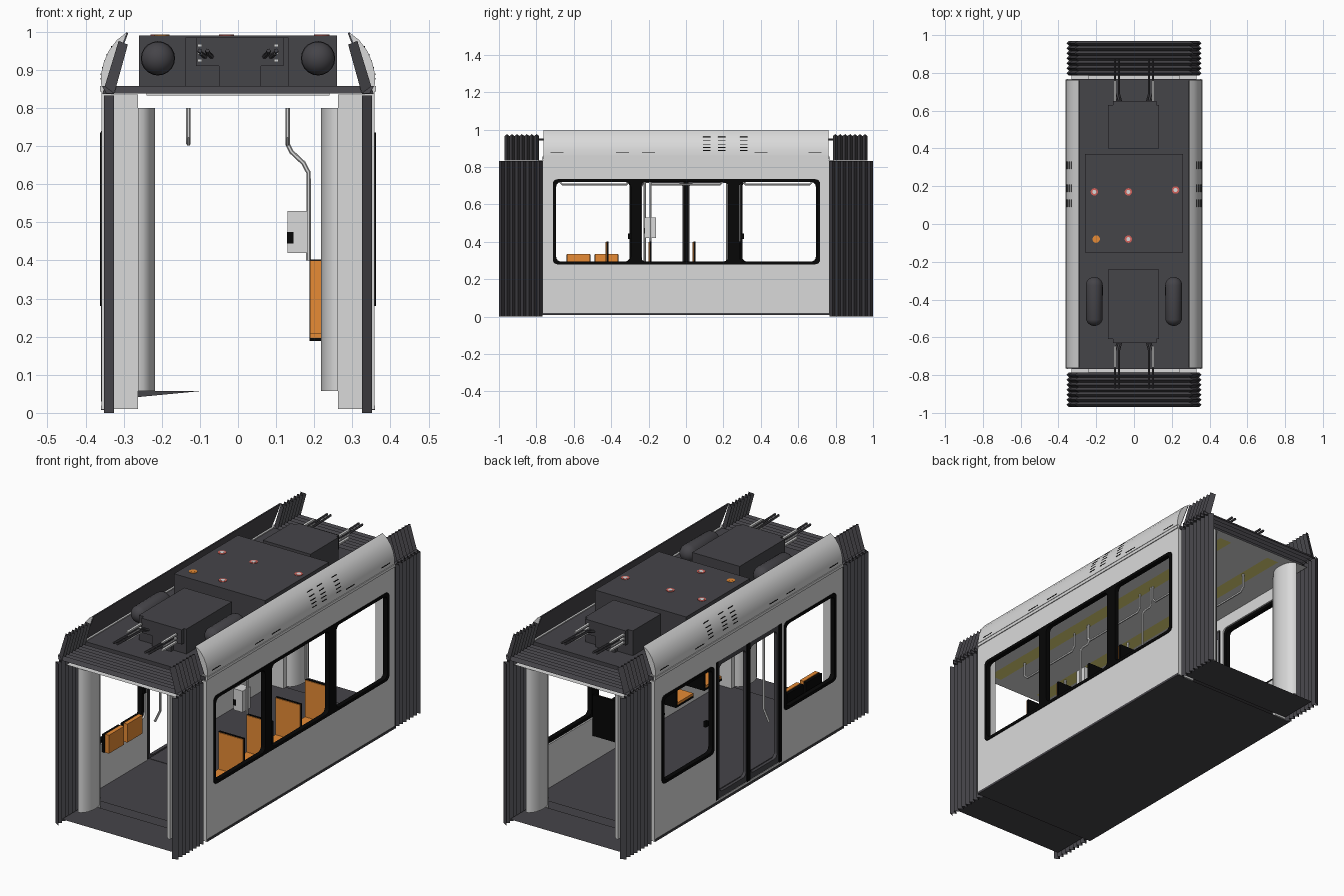
import bpy, bmesh, math
from mathutils import Matrix, Vector

if "Cube" in bpy.data.objects:
    bpy.data.objects.remove(bpy.data.objects["Cube"])


def mat(name, r, g, b):
    m = bpy.data.materials.new(name)
    m.diffuse_color = (r, g, b, 1)
    m.use_nodes = True
    m.node_tree.nodes["Principled BSDF"].inputs["Base Color"].default_value = m.diffuse_color
    return m


LIGHT = mat("light grey", .7, .7, .7)
DARK = mat("dark grey", .06, .058, .066)
BLACK = mat("black", .002, .002, .002)
ORANGE = mat("orange", .8, .26, .035)
YELLOW = mat("lamp yellow", .78, .7, .2)
RED = mat("red", .65, .12, .1)


def add(name, me, m):
    me.materials.clear()
    me.materials.append(m)
    ob = bpy.data.objects.new(name, me)
    bpy.context.collection.objects.link(ob)
    return ob


def finish(name, bm, m, M=None):
    me = bpy.data.meshes.new(name)
    bm.to_mesh(me)
    if M:
        me.transform(M)
    return add(name, me, m)


def boxes(name, items, m):
    """items: (x0, x1, y0, y1, z0, z1)"""
    bm = bmesh.new()
    for x0, x1, y0, y1, z0, z1 in items:
        M = Matrix.Translation(((x0 + x1) / 2, (y0 + y1) / 2, (z0 + z1) / 2)) @ \
            Matrix.Diagonal((abs(x1 - x0), abs(y1 - y0), abs(z1 - z0), 1))
        bmesh.ops.create_cube(bm, size=1, matrix=M)
    return finish(name, bm, m)


def prisms(name, items, m):
    """items: (xz polygon, y0, y1)"""
    bm = bmesh.new()
    for poly, y0, y1 in items:
        a = [bm.verts.new((x, y0, z)) for x, z in poly]
        b = [bm.verts.new((x, y1, z)) for x, z in poly]
        n = len(poly)
        bm.faces.new(a)
        bm.faces.new(b[::-1])
        for i in range(n):
            bm.faces.new((a[i], b[i], b[(i + 1) % n], a[(i + 1) % n]))
    bmesh.ops.recalc_face_normals(bm, faces=bm.faces)
    return finish(name, bm, m)


def sheet(name, rects, m):
    """flat horizontal sheets: (x0, x1, y0, y1, z)"""
    bm = bmesh.new()
    for x0, x1, y0, y1, z in rects:
        bm.faces.new([bm.verts.new(p) for p in
                      ((x0, y0, z), (x1, y0, z), (x1, y1, z), (x0, y1, z))])
    return finish(name, bm, m)


def folds(name, items, m):
    """accordion sheets: (inner xz line, outer xz line, y0, y1, fold count)"""
    bm = bmesh.new()
    for inn, out, y0, y1, n in items:
        rows = []
        for i in range(2 * n + 1):
            y = y0 + (y1 - y0) * i / (2 * n)
            rows.append([bm.verts.new((x, y, z)) for x, z in (out if i % 2 else inn)])
        for a, b in zip(rows, rows[1:]):
            bm.faces.new((a[0], a[1], b[1], b[0]))
    return finish(name, bm, m)


def bake(name, cu, m, M=None):
    tmp = bpy.data.objects.new("tmp", cu)
    bpy.context.collection.objects.link(tmp)
    dg = bpy.context.evaluated_depsgraph_get()
    me = bpy.data.meshes.new_from_object(tmp.evaluated_get(dg))
    bpy.data.objects.remove(tmp)
    if M:
        me.transform(M)
    return add(name, me, m)


def rr(y0, y1, z0, z1, r=.025, n=4):
    """rounded rectangle in the side plane"""
    pts = []
    for cy, cz, a0 in ((y1 - r, z1 - r, 0), (y0 + r, z1 - r, 90),
                       (y0 + r, z0 + r, 180), (y1 - r, z0 + r, 270)):
        for i in range(n + 1):
            a = math.radians(a0 + 90 * i / n)
            pts.append((cy + r * math.cos(a), cz + r * math.sin(a)))
    return pts


def panel(name, loops, x0, x1, m):
    """side panel with holes: first loop is the outline"""
    cu = bpy.data.curves.new(name, 'CURVE')
    cu.dimensions, cu.fill_mode = '2D', 'BOTH'
    cu.extrude = abs(x1 - x0) / 2
    for lp in loops:
        s = cu.splines.new('POLY')
        s.points.add(len(lp) - 1)
        for p, (y, z) in zip(s.points, lp):
            p.co = (y, z, 0, 1)
        s.use_cyclic_u = True
    M = Matrix(((0, 0, 1, (x0 + x1) / 2), (1, 0, 0, 0), (0, 1, 0, 0), (0, 0, 0, 1)))
    return bake(name, cu, m, M)


def tubes(name, paths, r, m):
    cu = bpy.data.curves.new(name, 'CURVE')
    cu.dimensions, cu.bevel_depth, cu.bevel_resolution, cu.use_fill_caps = '3D', r, 1, True
    for path in paths:
        s = cu.splines.new('POLY')
        s.points.add(len(path) - 1)
        for p, c in zip(s.points, path):
            p.co = (*c, 1)
    return bake(name, cu, m)


def mir(poly):
    return [(-x, z) for x, z in poly]


# Side walls: one wide window on the right, two windows and a door on the left
wall = [(-.765, .01), (.765, .01), (.765, .862), (-.765, .862)]
WZ = (.28, .735)
panel("right_wall", [wall, rr(-.71, .715, *WZ)], .33, .358, LIGHT)
panel("right_window_frame", [rr(-.712, .717, *WZ)] +
      [rr(a, b, .295, .72) for a, b in ((-.695, -.295), (-.24, .225), (.285, .7))], .338, .362, BLACK)
left = [(-.71, -.285), (.285, .71)]
panel("left_wall", [wall, rr(-.265, .265, .03, .74, .01)] + [rr(a, b, *WZ) for a, b in left],
      -.358, -.33, LIGHT)
for a, b in left:
    panel("left_window_frame", [rr(a, b, *WZ), rr(a + .016, b - .016, .295, .72)], -.362, -.338, BLACK)
panel("door_leaves", [rr(-.265, .265, .03, .74, .01), rr(-.235, -.018, .06, .715), rr(.018, .235, .06, .715)],
      -.355, -.338, DARK)
boxes("door_seals", [(-.36, -.336, y - w, y + w, .03, .74) for y, w in ((-.258, .01), (0, .013), (.258, .01))], BLACK)
boxes("door_buttons", [(-.33, -.318, y - .01, y + .01, .415, .445) for y in (-.3, .3)], BLACK)
boxes("sill_strips", [(s * .335, s * .36, -.765, .765, .008, .02) for s in (-1, 1)], DARK)
boxes("gutters", [(s * .34, s * .362, -.765, .765, .843, .857) for s in (-1, 1)], LIGHT)
boxes("end_walls", [(s * .262, s * .358, e * .745, e * .768, .01, .835) for s in (-1, 1) for e in (-1, 1)], LIGHT)

# Floor, ceiling and lamp strips
sheet("floor", [(-.335, .335, -.765, .765, .055), (-.325, .325, -.97, -.765, .02),
                (-.325, .325, .765, .97, .02)], DARK)
sheet("underside", [(-.355, .355, -.765, .765, .008)], DARK)
prisms("door_ramp", [([(-.33, .035), (-.33, .057), (-.1, .057)], -.25, .25)], DARK)
sheet("ceiling", [(-.33, .33, -.93, .93, .8)], LIGHT)
sheet("lamp_strips", [(s * .15 - .035, s * .15 + .035, -.88, .88, .797) for s in (-1, 1)], YELLOW)

# Roof deck and curved side fairings with a dark lining
boxes("roof_deck", [(-.35, .35, -.768, .768, .838, .857)], DARK)
boxes("roof_end_trim", [(-.24, .24, e * .765, e * .79, .832, .838) for e in (-1, 1)], LIGHT)
outer = [(.36, .862), (.359, .89), (.352, .92), (.339, .95), (.318, .978), (.292, .998)]
fair = outer + [(.345, .86)]
lin = [(.292, .999), (.345, .858), (.341, .858), (.288, .996)]
prisms("fairings", [(p, -.762, .762) for p in (fair, mir(fair))], LIGHT)
prisms("fairing_linings", [(p, -.761, .761) for p in (lin, mir(lin))], DARK)


def fx(z):
    for (x0, z0), (x1, z1) in zip(outer, outer[1:]):
        if z0 <= z <= z1:
            return x0 + (x1 - x0) * (z - z0) / (z1 - z0)


slots = [(y, .02, z) for y in (.11, .19, .31) for z in (.888, .905, .922, .94, .96)]
slots += [(y, .035, .877) for y in (-.69, -.34, -.2, .4, .69)]
boxes("vent_slots", [(s * (fx(z) - .004), s * (fx(z) + .001), y - w, y + w, z - .002, z + .002)
                     for y, w, z in slots for s in (-1, 1)], BLACK)

# Roof equipment
boxes("roof_main_box", [(-.26, .26, -.15, .37, .857, .99)], DARK)
boxes("roof_end_boxes", [(-.138, .133, -.61, -.24, .857, .985), (-.138, .133, .4, .63, .857, .985)], DARK)
for s in (-1, 1):
    bm = bmesh.new()
    bmesh.ops.create_uvsphere(bm, u_segments=20, v_segments=12, radius=.045)
    for v in bm.verts:
        v.co.z += .085 if v.co.z > .001 else -.085
    finish("air_tank", bm, DARK, Matrix.Translation((s * .21, -.41, .93)) @ Matrix.Rotation(math.pi / 2, 4, 'X'))
discs = [(-.21, .17, RED), (-.03, .17, RED), (.22, .18, RED), (-.03, -.08, RED), (-.2, -.08, ORANGE)]
for x, y, m in discs:
    for r, h, mm in ((.02, .002, m), (.011, .003, LIGHT if m is RED else ORANGE)):
        bm = bmesh.new()
        bmesh.ops.create_cone(bm, cap_ends=True, segments=12, radius1=r, radius2=r, depth=h,
                              matrix=Matrix.Translation((x, y, .99 + h / 2)))
        finish("roof_marker", bm, mm)
cables, slats, plugs = [], [], []
for e, y0 in ((-1, .61), (1, .63)):
    plugs += [(-.11, .12, e * y0, e * (y0 + .02), .91, .985), (-.05, .06, e * y0, e * (y0 + .02), .857, .91)]
    for x in (-.1, -.08, .08, .1):
        cables.append([(x * .8, e * y0, .93), (x, e * (y0 + .06), .945), (x, e * .87, .95)])
    slats += [(s * .1 - .006, s * .1 + .006, e * .645, e * .76, z, z + .008) for s in (-1, 1) for z in (.92, .94, .96)]
boxes("cable_plugs", plugs, DARK)
tubes("roof_cables", cables, .006, DARK)
boxes("cable_slats", slats, LIGHT)

# Folding bellows: pleated side sheets, slanted upper fins and top covers
sides, tops = [], []
inn, out = [(.325, 0), (.325, .832)], [(.352, 0), (.352, .832)]
finn, fout = [(.325, .836), (.289, .966)], [(.356, .836), (.313, .976)]
for e in (-1, 1):
    sides += [(f(inn), f(out), e * .768, e, 8) for f in (list, mir)]
    tops += [(f(finn), f(fout), e * .785, e * .97, 7) for f in (list, mir)]
    tops += [([(-.345, .838), (.345, .838)], [(-.357, .857), (.357, .857)], e * .785, e * .97, 7)]
folds("bellows_sides", sides, DARK)
folds("bellows_tops", tops, DARK)

# Curved inner columns in the passage
for s in (-1, 1):
    for e in (-1, 1):
        bm = bmesh.new()
        pts = [(.262 - .044 * math.sin(math.pi * i / 10), .85 - .08 * math.cos(math.pi * i / 10)) for i in range(11)]
        f = bm.faces.new([bm.verts.new((s * x, e * y, .057)) for x, y in pts])
        g = bmesh.ops.extrude_face_region(bm, geom=[f])["geom"]
        bmesh.ops.translate(bm, vec=Vector((0, 0, .743)), verts=[v for v in g if isinstance(v, bmesh.types.BMVert)])
        bmesh.ops.recalc_face_normals(bm, faces=bm.faces)
        finish("passage_column", bm, LIGHT)

# Seats: a row of four on the right facing the front, two folded sideways on the left
for y in (-.42, -.19, .045, .285):
    boxes("seat_shell", [(.187, .33, y - .006, y + .006, .19, .402), (.187, .33, y - .14, y, .188, .197)], BLACK)
    boxes("seat_cushion", [(.189, .329, y - .01, y - .006, .2, .4), (.189, .329, y - .14, y - .006, .197, .21)], ORANGE)
for y in (-.575, -.425):
    boxes("side_seat_shell", [(-.328, -.312, y - .065, y + .065, .24, .332)], BLACK)
    boxes("side_seat_cushion", [(-.312, -.29, y - .062, y + .062, .24, .335)], ORANGE)

# Handrails, poles and ticket machine
rails = []
for s in (-1, 1):
    for a, b in ((-.68, -.3), (-.2, .2), (.3, .68)):
        x = s * .13
        rails.append([(x, a, .8), (x, a, .725), (x, a + .02, .706), (x, b - .02, .706), (x, b, .725), (x, b, .8)])
for y in (-.19, .285):
    rails.append([(.13, y, .8), (.13, y, .705), (.14, y, .685), (.172, y, .655), (.185, y, .63), (.185, y, .4)])
for y in (-.22, .22):
    rails.append([(-.32, y, .78), (-.29, y, .72), (-.29, y, .3), (-.32, y, .24)])
tubes("handrails", rails, .006, LIGHT)
boxes("ticket_machine", [(.13, .182, -.222, -.16, .42, .53)], LIGHT)
boxes("ticket_slot", [(.128, .145, -.224, -.2, .445, .475)], BLACK)

# Smooth the curved surfaces, keep hard edges
for ob in bpy.context.scene.objects:
    ob.select_set(True)
    bpy.context.view_layer.objects.active = ob
bpy.ops.object.shade_smooth_by_angle(angle=math.radians(30))
